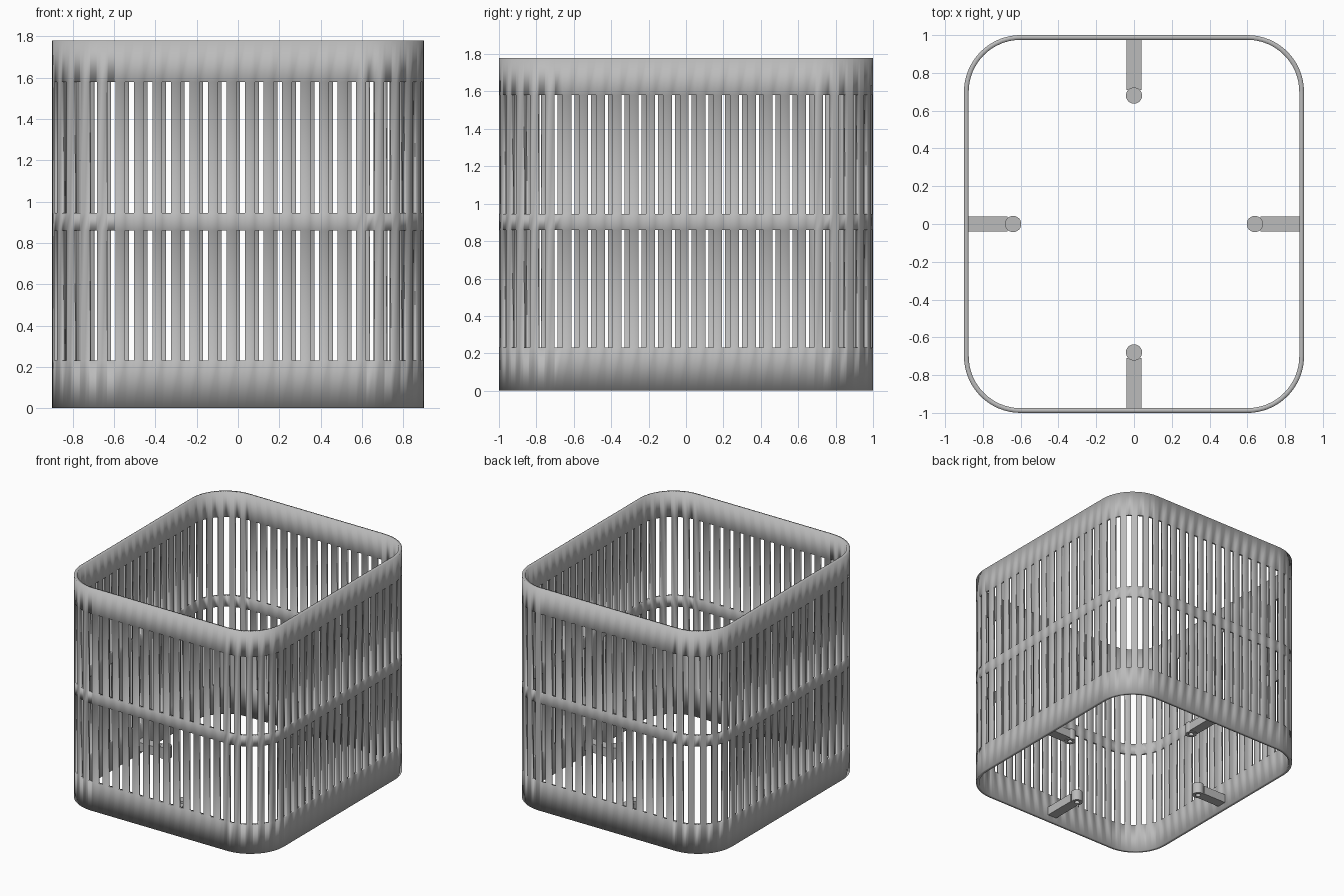
import bpy, bmesh, math

if "Cube" in bpy.data.objects:
    bpy.data.objects.remove(bpy.data.objects["Cube"])

HX, HY, R, WALL = 0.9, 1.0, 0.3, 0.025
SLOTS, SLOT_W, OFFSET = 79, 0.042, 0.013
LEVELS = [0, 0.23, 0.86, 0.945, 1.58, 1.78]
SLOT_ROWS = (1, 3)

grey = bpy.data.materials.new("grey plastic")
grey.diffuse_color = (0.5, 0.5, 0.5, 1)
grey.use_nodes = True
grey.node_tree.nodes["Principled BSDF"].inputs["Base Color"].default_value = grey.diffuse_color

# Outline of the basket: straight runs and quarter arcs, from the front middle
ARC = math.pi * R / 2
RUNS = [HX - R, ARC, 2 * (HY - R), ARC, 2 * (HX - R), ARC, 2 * (HY - R), ARC, HX - R]
TOTAL = sum(RUNS)


def outline(s):
    """Point at distance s counter-clockwise along the outline."""
    x, y, heading = 0.0, -HY, 0.0
    for i, run in enumerate(RUNS):
        d = min(s, run)
        if i % 2:
            turn = d / R
            x += R * (math.sin(heading + turn) - math.sin(heading))
            y += R * (math.cos(heading) - math.cos(heading + turn))
            heading += turn
        else:
            x += d * math.cos(heading)
            y += d * math.sin(heading)
        s -= d
        if s <= 1e-9:
            break
    return x, y


def add_object(name, bm):
    mesh = bpy.data.meshes.new(name)
    bm.to_mesh(mesh)
    bm.free()
    mesh.materials.append(grey)
    obj = bpy.data.objects.new(name, mesh)
    bpy.context.collection.objects.link(obj)
    return obj


def smooth(obj):
    bpy.ops.object.select_all(action='DESELECT')
    obj.select_set(True)
    bpy.context.view_layer.objects.active = obj
    bpy.ops.object.shade_smooth_by_angle(angle=math.radians(30))


# Slotted wall: grid of cells around the outline with the slot cells left open
pitch = TOTAL / SLOTS
stops = set()
for k in range(SLOTS):
    c = OFFSET + k * pitch
    stops |= {round((c - SLOT_W / 2) % TOTAL, 5), round((c + SLOT_W / 2) % TOTAL, 5)}
start = 0.0
for i, run in enumerate(RUNS):
    if i % 2:
        for j in range(17):
            s = start + run * j / 16
            if min(abs(s - t) for t in stops) > 0.003:
                stops.add(round(s, 5))
    start += run
stops = sorted(stops)

bm = bmesh.new()
columns = []
for s in stops:
    x, y = outline(s)
    columns.append([bm.verts.new((x, y, z)) for z in LEVELS])
for i, s in enumerate(stops):
    n = (i + 1) % len(stops)
    end = stops[n] if n else stops[0] + TOTAL
    mid = (s + end) / 2 - OFFSET
    in_slot = abs(mid - round(mid / pitch) * pitch) < SLOT_W / 2
    for row in range(len(LEVELS) - 1):
        if in_slot and row in SLOT_ROWS:
            continue
        a, b = columns[i], columns[n]
        bm.faces.new((a[row], b[row], b[row + 1], a[row + 1]))
wall = add_object("slotted_wall", bm)
solid = wall.modifiers.new("thickness", 'SOLIDIFY')
solid.thickness = WALL
solid.offset = -1
solid.use_even_offset = True
smooth(wall)


# Inner supports: a bar from the wall ending in a round post with a blind hole
def ring(bm, r, z, n=32):
    return [bm.verts.new((r * math.cos(2 * math.pi * i / n),
                          r * math.sin(2 * math.pi * i / n), z)) for i in range(n)]


def support(name, wall_dist, post_dist, angle):
    # Post turned from a stepped profile: hole, underside, side, top
    bm = bmesh.new()
    rings = [ring(bm, r, z) for r, z in
             ((0.02, 0.09), (0.02, 0.04), (0.043, 0.04), (0.043, 0.13))]
    bm.faces.new(rings[0])
    bm.faces.new(rings[-1])
    for lo, hi in zip(rings, rings[1:]):
        for i in range(len(lo)):
            j = (i + 1) % len(lo)
            bm.faces.new((lo[i], lo[j], hi[j], hi[i]))
    bmesh.ops.recalc_face_normals(bm, faces=bm.faces)
    post = add_object(name + "_post", bm)
    post.location = (post_dist * math.cos(angle), post_dist * math.sin(angle), 0)
    smooth(post)

    bm = bmesh.new()
    bmesh.ops.create_cube(bm, size=1)
    inner = post_dist + 0.03
    for v in bm.verts:
        v.co.x = wall_dist if v.co.x > 0 else inner
        v.co.y *= 0.08
        v.co.z = 0.115 if v.co.z > 0 else 0.045
    bar = add_object(name + "_bar", bm)
    bar.rotation_euler.z = angle


for i, name in enumerate(("right", "back", "left", "front")):
    across = i % 2 == 0
    support(name + "_support", (HX if across else HY) - WALL + 0.005,
            0.64 if across else 0.68, i * math.pi / 2)
